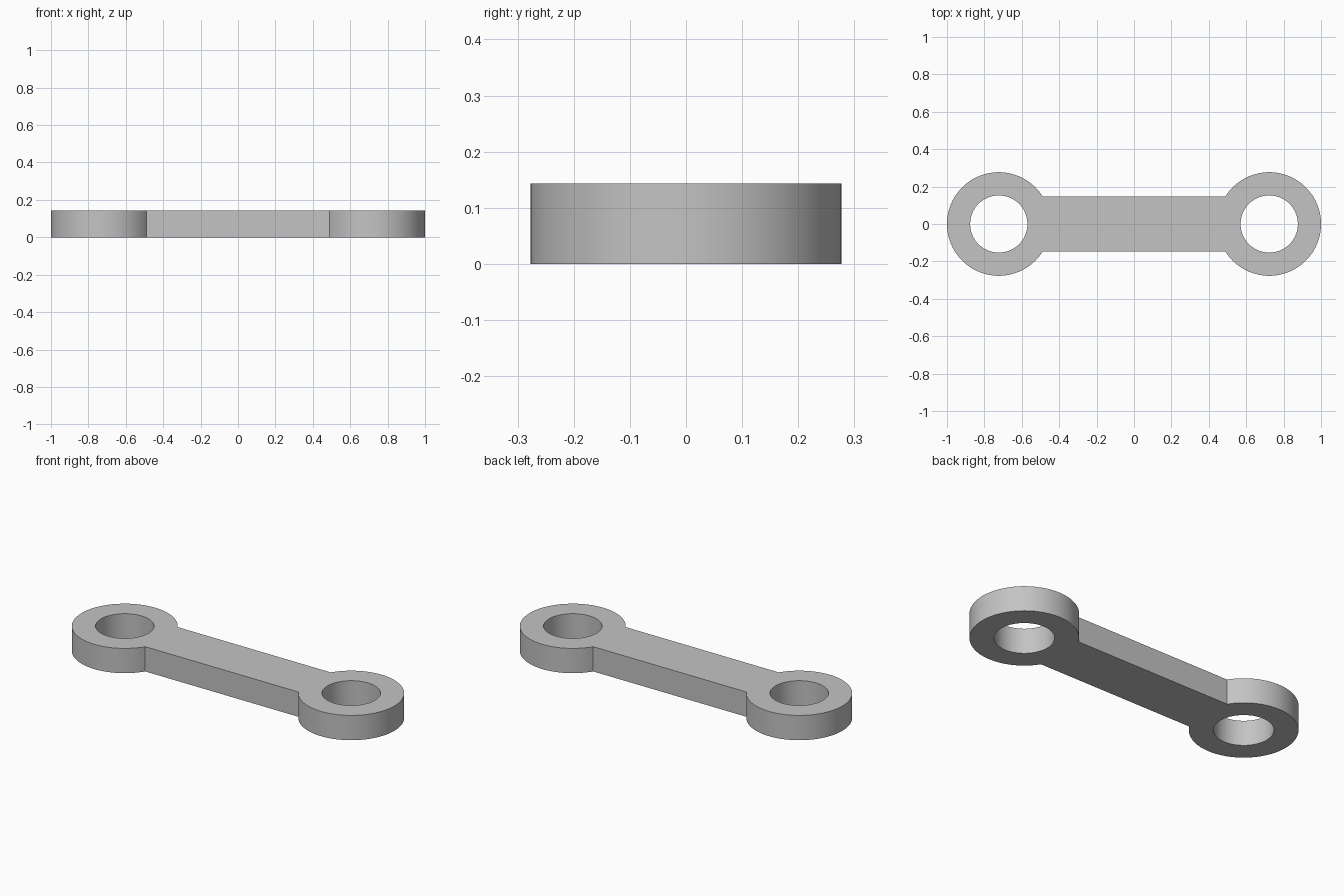
import bpy
import bmesh
from math import asin, cos, pi, sin

if "Cube" in bpy.data.objects:
    bpy.data.objects.remove(bpy.data.objects["Cube"])

EYE_X, EYE_R, HOLE_R = 0.723, 0.277, 0.153
BAR_HALF, HEIGHT, SEGMENTS = 0.148, 0.143, 64

grey = bpy.data.materials.new("plain_grey")
grey.use_nodes = True
colour = (0.55, 0.55, 0.55, 1)
grey.diffuse_color = colour
grey.node_tree.nodes["Principled BSDF"].inputs["Base Color"].default_value = colour


def arc(cx, radius, start, end, steps):
    """Points along an arc centred on the long axis."""
    angles = [start + (end - start) * i / steps for i in range(steps + 1)]
    return [(cx + radius * cos(a), radius * sin(a), 0) for a in angles]


def add_loop(bm, points):
    verts = [bm.verts.new(p) for p in points]
    return [bm.edges.new((v, verts[i - 1])) for i, v in enumerate(verts)]


bm = bmesh.new()

# Outer outline: two round eyes joined by the straight bar
neck = asin(BAR_HALF / EYE_R)
right_eye = arc(-EYE_X, EYE_R, neck, 2 * pi - neck, SEGMENTS)
left_eye = arc(EYE_X, EYE_R, neck - pi, pi - neck, SEGMENTS)
edges = add_loop(bm, right_eye + left_eye)

# A round hole through each eye
for side in (-1, 1):
    edges += add_loop(bm, arc(side * EYE_X, HOLE_R, 0, 2 * pi, SEGMENTS)[:-1])

# Fill the flat plate and raise it to full thickness
bmesh.ops.triangle_fill(bm, edges=edges, use_beauty=True)
raised = bmesh.ops.extrude_face_region(bm, geom=bm.faces[:], use_keep_orig=True)
top = [g for g in raised["geom"] if isinstance(g, bmesh.types.BMVert)]
bmesh.ops.translate(bm, verts=top, vec=(0, 0, HEIGHT))
bmesh.ops.recalc_face_normals(bm, faces=bm.faces[:])
bmesh.ops.dissolve_limit(bm, angle_limit=0.01, verts=bm.verts[:], edges=bm.edges[:])

mesh = bpy.data.meshes.new("connecting_link")
bm.to_mesh(mesh)
bm.free()
mesh.materials.append(grey)
link = bpy.data.objects.new("connecting_link", mesh)
bpy.context.collection.objects.link(link)

# Smooth round walls with crisp rims
bpy.ops.object.select_all(action="DESELECT")
link.select_set(True)
bpy.context.view_layer.objects.active = link
bpy.ops.object.shade_smooth_by_angle(angle=pi / 6)
